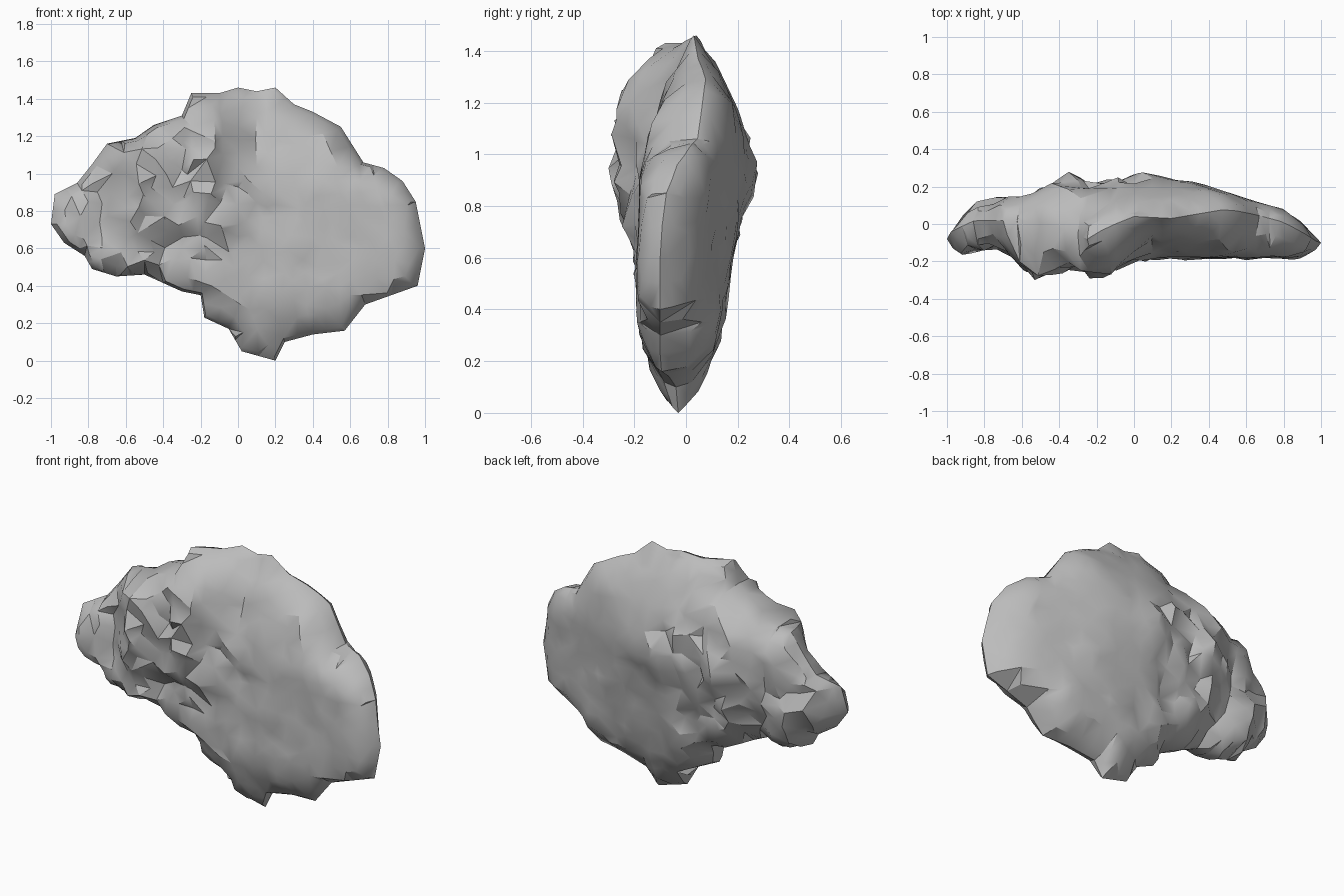
import bpy, bmesh, math, random
from mathutils import Vector, noise, geometry

cube = bpy.data.objects.get("Cube")
if cube:
    bpy.data.objects.remove(cube, do_unlink=True)
random.seed(4)

# Silhouette of the boulder in x, z
OUTLINE = [(.02, .05), (.2, 0), (.25, .1), (.4, .14), (.57, .16), (.68, .3), (.96, .4),
           (1, .6), (.95, .85), (.88, .96), (.78, 1.03), (.67, 1.06), (.55, 1.25), (.4, 1.33),
           (.3, 1.37), (.2, 1.46), (.1, 1.44), (0, 1.46), (-.1, 1.43), (-.25, 1.43),
           (-.3, 1.31), (-.45, 1.26), (-.55, 1.19), (-.7, 1.16), (-.78, 1.05), (-.86, .95),
           (-.98, .89), (-1, .73), (-.93, .63), (-.82, .56), (-.78, .49), (-.65, .45),
           (-.5, .46), (-.3, .37), (-.2, .35), (-.18, .23), (-.05, .17)]
CENTRE = Vector((.05, .75))

# Depth of the rim along the upper and lower edge
RIM_UPPER = [(-1, -.05), (-.85, .02), (-.6, .02), (-.45, 0), (-.25, -.08), (-.15, -.02),
             (0, .04), (.2, .03), (.5, .08), (.65, .05), (.8, .01), (1, -.1)]
RIM_LOWER = [(-1, -.12), (-.75, -.06), (-.3, -.06), (.2, -.03), (.6, -.1), (1, -.1)]

# Depth limits along the length and up the height
FRONT_X = [(-1, -.12), (-.97, -.18), (-.9, -.21), (-.83, -.17), (-.66, -.17), (-.53, -.3),
           (-.34, -.23), (-.2, -.31), (0, -.2), (.9, -.19), (.98, -.16), (1, -.1)]
FRONT_Z_LEFT = [(0, -.07), (.15, -.14), (.4, -.2), (.65, -.21), (.85, -.3), (1.1, -.31),
                (1.3, -.24), (1.43, -.13)]
FRONT_Z_RIGHT = [(0, -.07), (.15, -.14), (.35, -.19), (.9, -.18), (1.05, -.15), (1.2, -.1),
                 (1.46, .02)]
BACK_X = [(-1, -.05), (-.86, .12), (-.77, .11), (-.72, .17), (-.6, .15), (-.45, .22),
          (-.33, .3), (-.24, .23), (.07, .28), (.4, .21), (.6, .14), (.8, .08), (.95, -.02),
          (1, -.1)]
BACK_Z = [(0, 0), (.05, .05), (.2, .11), (.35, .16), (.5, .18), (.75, .23), (.93, .3),
          (1.2, .2), (1.3, .15), (1.4, .09), (1.46, .04)]
BACK_PEAK = .3

# Hollows: x, z, radius x, radius z, depth
FRONT_DENTS = [(-.76, .85, .07, .2, .04), (.15, .78, .07, .07, .03), (-.36, .62, .12, .1, .04),
               (-.92, .95, .12, .12, .08), (-.05, .98, .1, .08, .02)]
BACK_DENTS = [(-.12, .55, .07, .25, .04), (-.5, .55, .13, .2, .08)]


def lookup(table, t):
    """Linear interpolation in a table of pairs."""
    if t <= table[0][0]:
        return table[0][1]
    for (a, va), (b, vb) in zip(table, table[1:]):
        if t <= b:
            return va + (vb - va) * (t - a) / (b - a)
    return table[-1][1]


def blend(a, b, t):
    return a + (b - a) * max(0, min(1, t))


corners = [Vector(p) for p in OUTLINE]
edges = list(zip(corners, corners[1:] + corners[:1]))


def rim_distance(p):
    best = 9
    for a, b in edges:
        t = max(0, min(1, (p - a).dot(b - a) / (b - a).length_squared))
        best = min(best, (p - a.lerp(b, t)).length)
    return best


def depth(p, front):
    """Depth of the front or back face, rounded over towards the rim."""
    x, z = p
    rim = blend(lookup(RIM_LOWER, x), lookup(RIM_UPPER, x), (z - .5) / .4)
    if front:
        limit = blend(lookup(FRONT_Z_LEFT, z), lookup(FRONT_Z_RIGHT, z), (x + .15) / .25)
        thick = rim - max(lookup(FRONT_X, x), limit)
    else:
        along, up = lookup(BACK_X, x), lookup(BACK_Z, z)
        hull = min(along, up)
        thick = blend(hull, min(hull, along * up / BACK_PEAK), .4) - rim
    for dx, dz, rx, rz, amount in FRONT_DENTS if front else BACK_DENTS:
        thick -= amount * math.exp(-((x - dx) / rx) ** 2 - ((z - dz) / rz) ** 2)
    rough = noise.noise(Vector((x * 9, 3 if front else 9, z * 9))) - .2
    thick += rough * blend(.06, .015, (x + .2) / .5)
    edge = 1 - min(1, rim_distance(p) / .12)
    thick = max(.03, thick) * math.sqrt(1 - edge ** 2)
    return rim - thick if front else rim + thick


# Scattered points inside the silhouette, triangulated into facets
rim_points = []
for a, b in edges:
    rim_points += [a, (a + b) / 2]
points = rim_points + [CENTRE + (p - CENTRE) * .97 for p in rim_points]
STEP = .075
for i in range(-14, 15):
    for k in range(21):
        p = Vector((i + random.uniform(-.4, .4), k + random.uniform(-.4, .4))) * STEP
        if rim_distance(p) > .045:
            points.append(p)
flat, _, triangles, *_ = geometry.delaunay_2d_cdt(
    points, [], [list(range(len(rim_points)))], 1, 1e-5)

# Front and back faces that share the rim
bm = bmesh.new()
rim_verts = {}
for front in (True, False):
    verts = {}
    for triangle in triangles:
        for i in triangle:
            on_rim = rim_distance(flat[i]) < 1e-4
            store = rim_verts if on_rim else verts
            if i not in store:
                store[i] = bm.verts.new((flat[i].x, depth(flat[i], front), flat[i].y))
        bm.faces.new([verts[i] if i in verts else rim_verts[i] for i in triangle])
bmesh.ops.recalc_face_normals(bm, faces=bm.faces)
mesh = bpy.data.meshes.new("boulder")
bm.to_mesh(mesh)
bm.free()

boulder = bpy.data.objects.new("boulder", mesh)
bpy.context.collection.objects.link(boulder)
bpy.context.view_layer.objects.active = boulder
boulder.select_set(True)
bpy.ops.object.shade_smooth_by_angle(angle=math.radians(32))

# Stone colour
stone = bpy.data.materials.new("stone grey")
stone.use_nodes = True
colour = (.5, .5, .5, 1)
stone.diffuse_color = colour
stone.node_tree.nodes["Principled BSDF"].inputs["Base Color"].default_value = colour
mesh.materials.append(stone)
